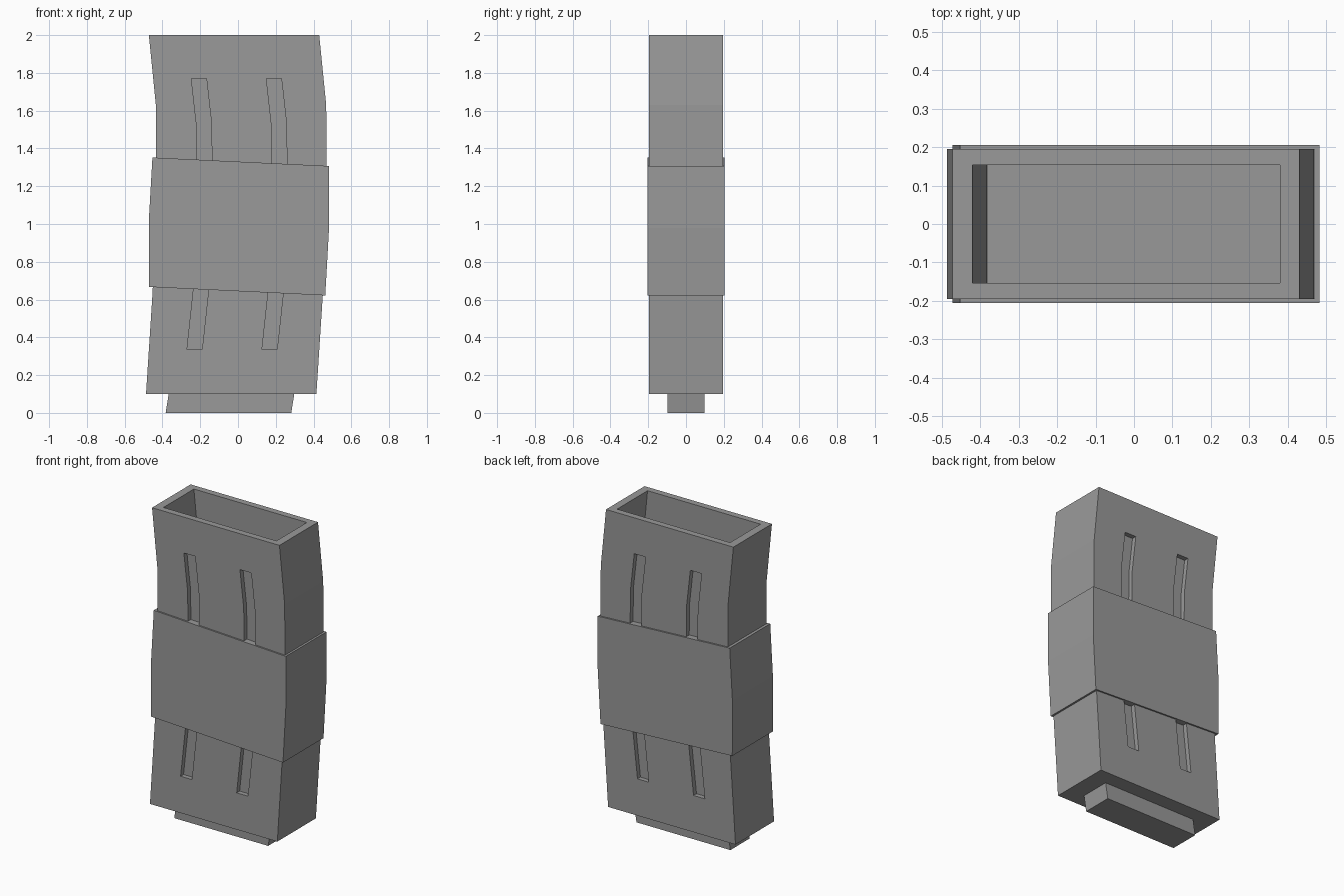
import bpy

cube = bpy.data.objects.get("Cube")
if cube:
    bpy.data.objects.remove(cube, do_unlink=True)

grey = bpy.data.materials.new("Dull grey")
grey.use_nodes = True
colour = (0.32, 0.32, 0.32, 1)
grey.diffuse_color = colour
grey.node_tree.nodes["Principled BSDF"].inputs["Base Color"].default_value = colour


def prism(name, left, right, y0, y1):
    """Loft a block from the top down between (x, z) points of a left and a right edge."""
    verts, faces = [], []
    for (xl, zl), (xr, zr) in zip(left, right):
        verts += [(xl, y0, zl), (xr, y0, zr), (xr, y1, zr), (xl, y1, zl)]
    for ring in range(len(left) - 1):
        a = ring * 4
        for i in range(4):
            j = (i + 1) % 4
            faces.append((a + i, a + 4 + i, a + 4 + j, a + j))
    end = len(verts) - 4
    faces += [(0, 1, 2, 3), (end + 3, end + 2, end + 1, end)]
    mesh = bpy.data.meshes.new(name)
    mesh.from_pydata(verts, [], faces)
    mesh.materials.append(grey)
    obj = bpy.data.objects.new(name, mesh)
    bpy.context.collection.objects.link(obj)
    return obj


def band(name, levels, width, y0, y1):
    """A curved block of constant width, given its left edge."""
    return prism(name, levels, [(x + width, z) for x, z in levels], y0, y1)


def cut(target, cutter):
    cutter.hide_render = True
    mod = target.modifiers.new("Cut", "BOOLEAN")
    mod.operation = "DIFFERENCE"
    mod.solver = "EXACT"
    mod.object = cutter
    bpy.context.view_layer.objects.active = target
    bpy.ops.object.modifier_apply(modifier=mod.name)
    bpy.data.objects.remove(cutter, do_unlink=True)


# Curved main body
body = band("curved_body", [(-0.472, 2), (-0.435, 1.63), (-0.433, 1.3),
                            (-0.44, 1.0), (-0.452, 0.64), (-0.487, 0.1)],
            0.902, -0.195, 0.195)

# Open mouth at the top
cut(body, band("mouth_cutter", [(-0.43, 2.1), (-0.42, 2), (-0.383, 1.63), (-0.381, 1.3)],
               0.8, -0.154, 0.154))

# Two long grooves on the front and on the back
groove = [(-0.247, 1.77), (-0.22, 1.53), (-0.218, 1.3), (-0.237, 0.64), (-0.27, 0.335)]
for shift in (0, 0.397):
    path = [(x + shift, z) for x, z in groove]
    for y0, y1 in ((-0.25, -0.165), (0.165, 0.25)):
        cut(body, band("groove_cutter", path, 0.08, y0, y1))

# Slanted sleeve around the middle
prism("grip_sleeve",
      [(-0.453, 1.352), (-0.472, 1.02), (-0.471, 0.667)],
      [(0.482, 1.307), (0.482, 0.98), (0.462, 0.622)], -0.205, 0.205)

# Narrow foot under the body
band("base_foot", [(-0.367, 0.1), (-0.383, 0)], 0.665, -0.098, 0.098)
